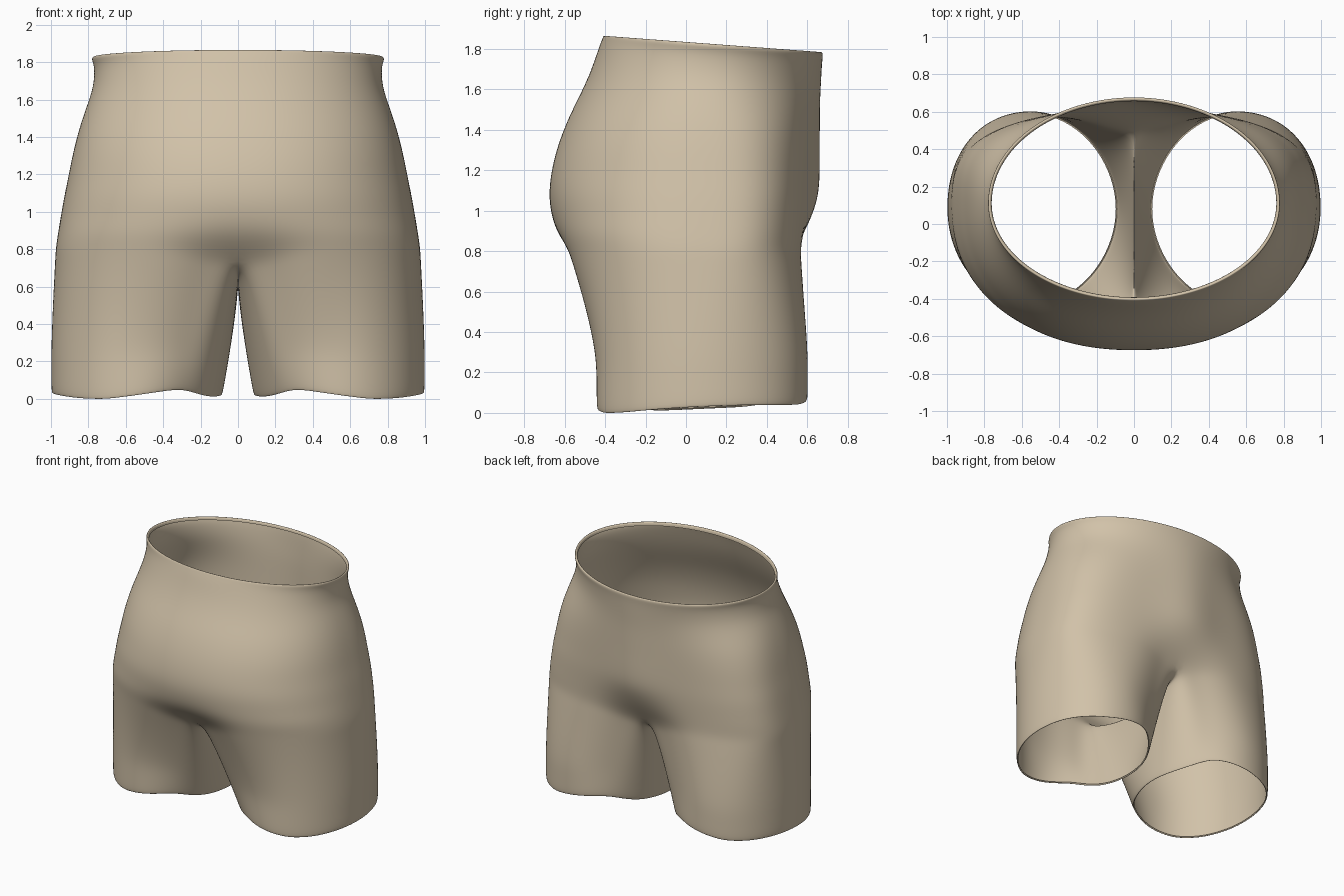
import bpy
import math
from mathutils import Vector

if "Cube" in bpy.data.objects:
    bpy.data.objects.remove(bpy.data.objects["Cube"])

M, K, LEG_RINGS = 24, 8, 8      # side segments, crotch segments, rings per leg

# z, half width, front y, back y, front and back squareness,
# front dent, back bulge (negative for a dent), drop of the centre
TORSO = [
    (1.82, 0.785, -0.415, 0.680, 2.0, 2.0, 0.00, 0.000, 0.00),
    (1.77, 0.768, -0.430, 0.672, 2.0, 2.0, 0.00, 0.003, 0.00),
    (1.66, 0.772, -0.468, 0.648, 2.1, 2.1, 0.00, 0.022, 0.00),
    (1.55, 0.812, -0.520, 0.630, 2.1, 2.3, 0.00, 0.035, 0.00),
    (1.43, 0.852, -0.585, 0.618, 2.15, 2.6, 0.00, 0.047, 0.00),
    (1.30, 0.884, -0.637, 0.611, 2.2, 2.8, 0.00, 0.054, 0.00),
    (1.18, 0.907, -0.668, 0.606, 2.2, 2.9, 0.00, 0.060, 0.00),
    (1.07, 0.930, -0.680, 0.602, 2.25, 3.0, 0.00, 0.058, 0.00),
    (0.97, 0.947, -0.668, 0.597, 2.3, 3.0, 0.00, 0.030, 0.00),
    (0.88, 0.962, -0.650, 0.592, 2.4, 3.0, 0.02, -0.020, 0.02),
    (0.80, 0.974, -0.628, 0.592, 2.4, 2.9, 0.12, -0.100, 0.07),
]
# inner crotch points (y, z) from front to back
CROTCH = [(-0.42, 0.685), (-0.30, 0.645), (-0.15, 0.61), (0.02, 0.595),
          (0.17, 0.61), (0.31, 0.65), (0.42, 0.69)]


def superellipse(a, n):
    c, s = math.cos(a), math.sin(a)
    r = (abs(c) ** n + abs(s) ** n) ** (-1 / n)
    return r * c, r * s


def torso_ring(z, w, yf, yb, nf, nb, dent, bulge, drop, inset=0.0):
    cy, ring = 0.11, []
    tilt = 0.075 * max(0, (z - 0.87) / 0.95) ** 2
    for i in range(M + 1):
        a = math.pi * (i / M - 0.5)
        x, y = superellipse(a, nf if a < 0 else nb)
        y = cy + y * ((cy - yf if a < 0 else yb - cy) - inset)
        x = 0.0 if i in (0, M) else x * (w - inset)
        near = math.exp(-(x / 0.25) ** 2)
        y += near * (dent if a < 0 else bulge)
        ring.append(Vector((x, y, z - tilt * (y - cy) + 0.008 - drop * near)))
    return ring


def leg_hem(inset=0.0, lift=0.0):
    ring = []
    for i in range(M + K):
        if i <= M:
            a = math.radians(-135 + 270 * i / M)
        else:
            a = math.radians(135 + 90 * (i - M) / K)
        n = 1.9 if math.cos(a) < 0 else (2.0 if math.sin(a) < 0 else 2.2)
        x, y = superellipse(a, n)
        x, y = 0.54 + x * (0.46 - inset), 0.08 + y * (0.525 - inset)
        notch = max(0, 1 - abs(x - 0.31) / (0.4 if x > 0.31 else 0.16))
        z = 0.0 + 0.045 * (y + 0.44) + 0.055 * notch
        z += 0.012 * max(0, (x - 0.85) / 0.15)
        ring.append(Vector((x, y, z + lift)))
    return ring


verts, faces = [], []


def add(ring):
    start = len(verts)
    verts.extend(ring)
    return list(range(start, start + len(ring)))


def bridge(a, b, closed):
    n = len(a)
    for i in range(n if closed else n - 1):
        j = (i + 1) % n
        faces.append((a[i], b[i], b[j], a[j]))


# Rolled waist edge and torso
z0, rest = TORSO[0][0], TORSO[0][1:]
rings = [add(torso_ring(z0 + dz, *rest, inset=inset)) for dz, inset in
         ((-0.025, 0.022), (-0.004, 0.02), (0.002, 0.006), (-0.015, 0.0))]
rings += [add(torso_ring(*row)) for row in TORSO[1:]]
for a, b in zip(rings, rings[1:]):
    bridge(a, b, False)

# Leg: blends from the hip and crotch loop down to the hem
inner = add([Vector((0, y, z)) for y, z in reversed(CROTCH)])
loop = rings[-1] + inner
top = [verts[i].copy() for i in loop]
hem = leg_hem()
for r in range(1, LEG_RINGS + 1):
    t = (r / LEG_RINGS) ** 1.15
    outer = 1 - (1 - min(1, t / 0.72)) ** 1.3
    ring = []
    for i, (p, q) in enumerate(zip(top, hem)):
        # the arch opens quickly at front and back, slowly in the middle
        if i > M:
            arch = t ** (0.55 + 0.75 * math.sin(math.pi * (i - M) / K))
            k = 1
        else:
            arch = t ** 0.55
            k = max(0, 1 - min(i, M - i) / 4)
        fx = outer * (1 - k) + arch * k
        fy = outer * (1 - k) + t * k
        ring.append(Vector((p.x + (q.x - p.x) * fx, p.y + (q.y - p.y) * fy,
                            p.z + (q.z - p.z) * t)))
    new = add(ring)
    bridge(loop, new, True)
    loop = new

# Rolled leg hem
for inset, lift in ((0.008, -0.006), (0.014, 0.004)):
    new = add(leg_hem(inset, lift))
    bridge(loop, new, True)
    loop = new

mesh = bpy.data.meshes.new("shorts")
mesh.from_pydata(verts, [], faces)
mesh.update()
shorts = bpy.data.objects.new("shorts", mesh)
bpy.context.collection.objects.link(shorts)

fabric = bpy.data.materials.new("tan fabric")
fabric.diffuse_color = (0.64, 0.54, 0.395, 1)
fabric.use_nodes = True
fabric.node_tree.nodes["Principled BSDF"].inputs["Base Color"].default_value = fabric.diffuse_color
mesh.materials.append(fabric)

# Other half, then smoothing
mirror = shorts.modifiers.new("mirror", 'MIRROR')
mirror.use_clip = True
mirror.merge_threshold = 0.0005
subsurf = shorts.modifiers.new("smooth", 'SUBSURF')
subsurf.levels = subsurf.render_levels = 2
for poly in mesh.polygons:
    poly.use_smooth = True
